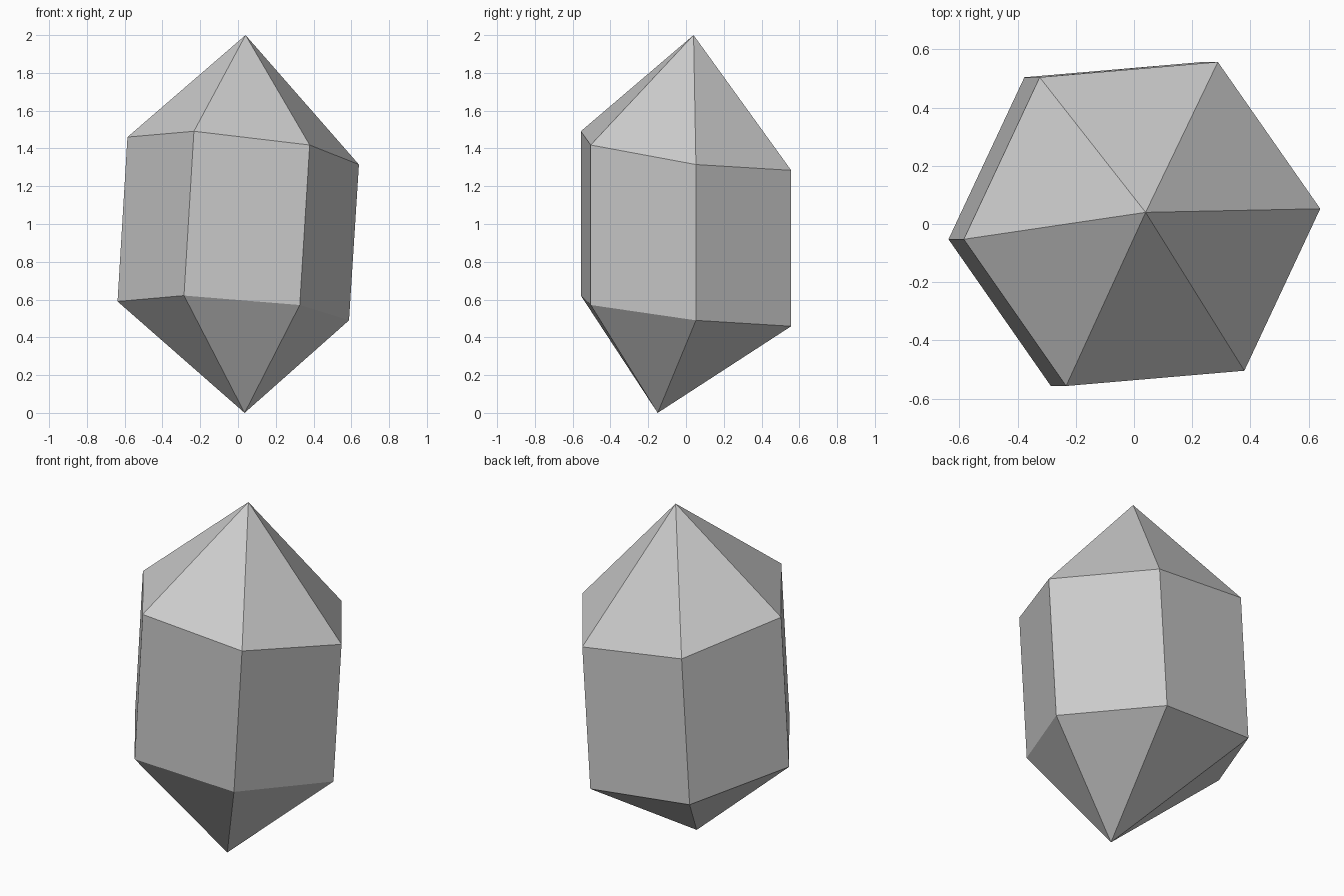
import bpy
import bmesh
from math import cos, sin, radians

cube = bpy.data.objects.get("Cube")
if cube:
    bpy.data.objects.remove(cube, do_unlink=True)

SIDES = 6
RADIUS = 0.615
TURN = radians(4.9)

# Plain grey stone
grey = bpy.data.materials.new("crystal grey")
grey.use_nodes = True
color = (0.6, 0.6, 0.6, 1)
grey.diffuse_color = color
grey.node_tree.nodes["Principled BSDF"].inputs["Base Color"].default_value = color

bm = bmesh.new()


def tilted_ring(cx, cz, slope_x, slope_y):
    """Hexagonal ring of vertices lying on a sloping plane."""
    ring = []
    for i in range(SIDES):
        a = TURN + radians(360 / SIDES) * i
        x, y = RADIUS * cos(a), RADIUS * sin(a)
        ring.append(bm.verts.new((cx + x, y, cz + slope_x * x + slope_y * y)))
    return ring


# Shoulders and points of the crystal
lower = tilted_ring(-0.025, 0.54, -0.072, -0.112)
upper = tilted_ring(0.0275, 1.3875, -0.107, -0.1355)
bottom_point = bm.verts.new((0.035, -0.15, 0))
top_point = bm.verts.new((0.04, 0.04, 2))

# Prism sides with a pyramid at each end
for i in range(SIDES):
    j = (i + 1) % SIDES
    bm.faces.new((lower[i], lower[j], upper[j], upper[i]))
    bm.faces.new((upper[i], upper[j], top_point))
    bm.faces.new((lower[j], lower[i], bottom_point))
bmesh.ops.recalc_face_normals(bm, faces=bm.faces)

mesh = bpy.data.meshes.new("crystal")
bm.to_mesh(mesh)
bm.free()
mesh.materials.append(grey)
crystal = bpy.data.objects.new("crystal", mesh)
bpy.context.collection.objects.link(crystal)
